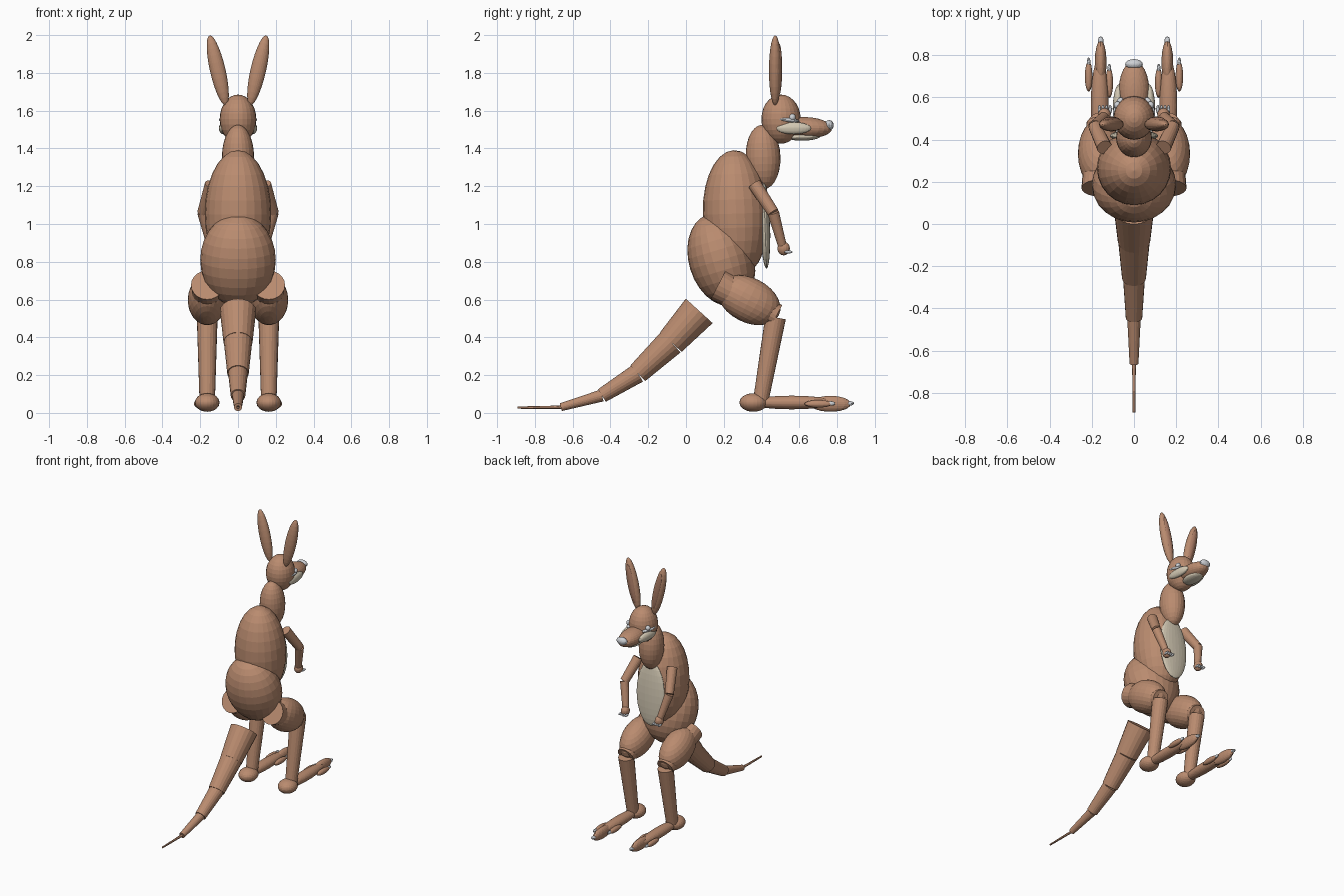
import bpy, math
from mathutils import Vector


def mat(name, rgb):
    m = bpy.data.materials.new(name)
    m.diffuse_color = (*rgb, 1)
    return m


BROWN = mat("brown fur", (0.49, 0.26, 0.16))
INNER = mat("inner ear brown", (0.40, 0.20, 0.13))
CREAM = mat("cream fur", (0.66, 0.59, 0.46))
GREY = mat("pale grey", (0.62, 0.64, 0.67))


def ball(name, loc, radii, rot=(0, 0, 0), m=BROWN, seg=24, rings=14):
    """Faceted ellipsoid; rotation in degrees."""
    bpy.ops.mesh.primitive_uv_sphere_add(segments=seg, ring_count=rings, radius=1,
                                         location=loc, rotation=[math.radians(a) for a in rot])
    o = bpy.context.object
    o.scale = radii
    o.name = name
    o.data.materials.append(m)
    return o


def limb(name, a, b, ra, rb, m=BROWN, seg=20):
    """Tapered cylinder from point a to point b."""
    a, b = Vector(a), Vector(b)
    bpy.ops.mesh.primitive_cone_add(vertices=seg, radius1=ra, radius2=rb,
                                    depth=(b - a).length, location=(a + b) / 2)
    o = bpy.context.object
    o.rotation_euler = (b - a).to_track_quat('Z', 'Y').to_euler()
    o.name = name
    o.data.materials.append(m)
    return o


# Body
ball("chest", (0, 0.265, 1.055), (0.176, 0.176, 0.336), (2, 0, 0))
ball("hips", (0, 0.187, 0.81), (0.2, 0.172, 0.25), (17, 0, 0))
ball("belly_patch", (0, 0.418, 1.0), (0.115, 0.027, 0.236), (2, 0, 0), CREAM)
ball("neck", (0, 0.408, 1.355), (0.085, 0.092, 0.17), (2, 0, 0))

# Head
ball("head", (0, 0.503, 1.555), (0.097, 0.104, 0.13))
ball("snout", (0, 0.635, 1.51), (0.072, 0.138, 0.056), (-2, 0, 0))
ball("nose", (0, 0.758, 1.523), (0.042, 0.024, 0.027), m=GREY, seg=16, rings=10)
ball("lower_jaw", (0, 0.625, 1.463), (0.052, 0.088, 0.022), (2, 0, 0), CREAM)

# Tail, in stepped tapering segments
tail = [(0.07, 0.54), (-0.08, 0.375), (-0.255, 0.21), (-0.445, 0.092), (-0.663, 0.03), (-0.893, 0.028)]
radii = [(0.096, 0.077), (0.075, 0.057), (0.052, 0.039), (0.032, 0.021), (0.009, 0.006)]
for i, (r1, r2) in enumerate(radii):
    limb(f"tail_segment_{i + 1}", (0, *tail[i]), (0, *tail[i + 1]), r1, r2)

for side, s in (("right", 1), ("left", -1)):
    # Face and ears
    ball(f"{side}_cheek", (s * 0.078, 0.57, 1.507), (0.022, 0.092, 0.032), (0, 0, s * 4), CREAM)
    ball(f"{side}_eyelid", (s * 0.075, 0.545, 1.55), (0.022, 0.058, 0.012), (-6, 0, s * 15), GREY, 16, 10)
    ball(f"{side}_eye", (s * 0.078, 0.563, 1.565), (0.018, 0.018, 0.018), m=GREY, seg=16, rings=10)
    ball(f"{side}_ear", (s * 0.107, 0.472, 1.813), (0.041, 0.033, 0.19), (0, s * 13, 0))
    ball(f"{side}_inner_ear", (s * 0.107, 0.493, 1.82), (0.024, 0.016, 0.14), (0, s * 13, 0), INNER)

    # Arm, hand and claws
    elbow = (s * 0.185, 0.462, 1.06)
    wrist = (s * 0.142, 0.51, 0.885)
    limb(f"{side}_upper_arm", (s * 0.14, 0.363, 1.21), elbow, 0.036, 0.031)
    limb(f"{side}_forearm", elbow, wrist, 0.031, 0.023)
    ball(f"{side}_hand", (s * 0.14, 0.517, 0.87), (0.03, 0.033, 0.036), seg=16, rings=10)
    for k in range(4):
        ball(f"{side}_finger_claw_{k + 1}", (s * (0.113 + 0.017 * k), 0.542, 0.852),
             (0.008, 0.023, 0.008), (0, 0, 0), GREY, 10, 6)

    # Leg
    x = s * 0.163
    limb(f"{side}_thigh_core", (x, 0.17, 0.677), (x, 0.48, 0.515), 0.086, 0.062)
    ball(f"{side}_thigh", (x, 0.333, 0.597), (0.103, 0.178, 0.118), (-27, 0, 0))
    limb(f"{side}_shin", (x, 0.474, 0.505), (x, 0.397, 0.07), 0.055, 0.041)

    # Foot with a long middle toe and two side toes, each with a claw
    ball(f"{side}_heel", (x, 0.357, 0.055), (0.065, 0.074, 0.049))
    ball(f"{side}_foot", (x, 0.56, 0.055), (0.042, 0.23, 0.036))
    toes = [(0.158, 0.765, 0.028, 0.108, 0.042), (0.215, 0.7, 0.018, 0.073, 0.02), (0.117, 0.67, 0.018, 0.073, 0.02)]
    for k, (tx, ty, rx, ry, rz) in enumerate(toes):
        ball(f"{side}_toe_{k + 1}", (s * tx, ty, 0.048), (rx, ry, rz), seg=16, rings=12)
        ball(f"{side}_toe_claw_{k + 1}", (s * tx, ty + ry - 0.006, 0.05),
             (rx * 0.5, 0.023, 0.012), m=GREY, seg=10, rings=6)
